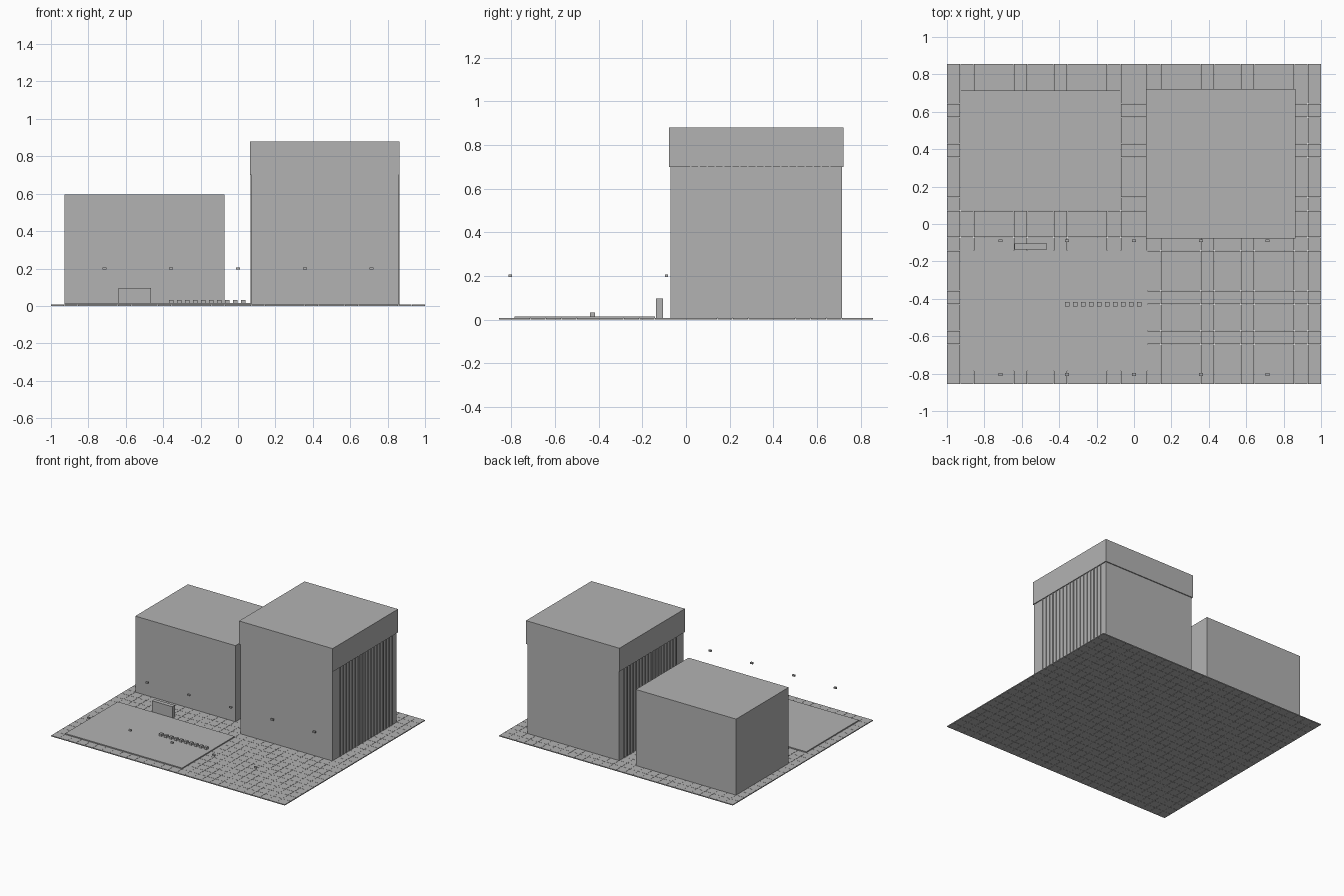
import bpy

if "Cube" in bpy.data.objects:
    bpy.data.objects.remove(bpy.data.objects["Cube"], do_unlink=True)

U = 1 / 14  # paving module

grey = bpy.data.materials.new("plain grey")
grey.use_nodes = True
colour = (0.45, 0.45, 0.45, 1)
grey.diffuse_color = colour
grey.node_tree.nodes["Principled BSDF"].inputs["Base Color"].default_value = colour


def box(name, x, y, z):
    """Box from (min, max) pairs along each axis."""
    size = [b - a for a, b in (x, y, z)]
    centre = [(a + b) / 2 for a, b in (x, y, z)]
    bpy.ops.mesh.primitive_cube_add(size=1, location=centre)
    ob = bpy.context.object
    ob.name = name
    ob.scale = size
    bpy.ops.object.transform_apply(location=False, rotation=False, scale=True)
    ob.data.materials.append(grey)
    return ob


def centred(name, c, size):
    return box(name, *[(p - s / 2, p + s / 2) for p, s in zip(c, size)])


def repeat(ob, count, step):
    mod = ob.modifiers.new("repeat", "ARRAY")
    mod.count = count
    mod.use_relative_offset = False
    mod.use_constant_offset = True
    mod.constant_offset_displace = step


# Ground of separate square tiles
tile = U * 0.98
paving = centred("paving_tiles", (-13.5 * U, -11.5 * U, 0.0036), (tile, tile, 0.0072))
repeat(paving, 28, (U, 0, 0))
repeat(paving, 24, (0, U, 0))

# Low building and plaza
box("low_building", (-13 * U, -U), (U, 10 * U), (0.007, 0.595))
box("plaza_slab", (-13 * U, U), (-11 * U, -2 * U), (0.007, 0.015))

# Tower with overhanging top
box("tower_body", (U, 12 * U), (-U, 10 * U), (0.007, 0.705))
box("tower_top", (0.9 * U, 12.1 * U), (-1.1 * U, 10.1 * U), (0.70, 0.88))

# Thin vertical fins on both sides of the tower
pitch = 11 * U / 21
for side, x in (("right", U), ("left", 12 * U)):
    fin = centred("tower_fins_" + side, (x, -U + 2.5 * pitch, 0.354), (0.011, 0.007, 0.694))
    repeat(fin, 18, (0, pitch, 0))

# Sign block and row of small blocks
box("sign_block", (-0.64, -0.465), (-0.137, -0.105), (0.007, 0.097))
blocks = centred("small_blocks", (-5 * U, -6 * U, 0.022), (0.0225, 0.0225, 0.0215))
repeat(blocks, 10, (0.6 * U, 0, 0))

# Two rows of floating lamps
for row, y in (("front", -0.805), ("back", -0.09)):
    lamp = centred("lamps_" + row, (-10 * U, y, 0.2), (0.0215, 0.0145, 0.0115))
    repeat(lamp, 5, (5 * U, 0, 0))
